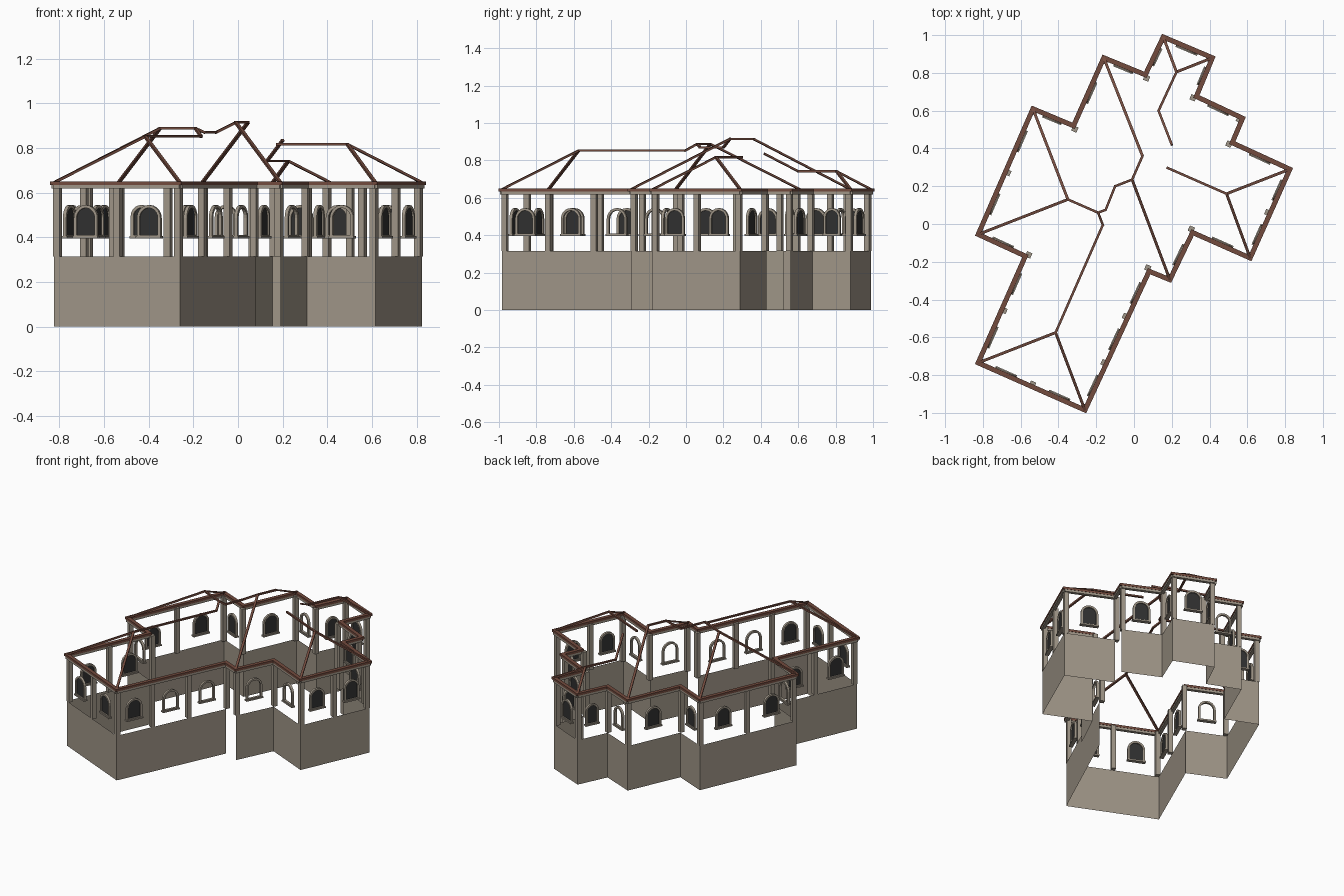
import bpy, bmesh, math
from mathutils import Vector, Matrix

cube = bpy.data.objects.get("Cube")
if cube:
    bpy.data.objects.remove(cube, do_unlink=True)


def material(name, rgb):
    m = bpy.data.materials.new(name)
    m.use_nodes = True
    m.diffuse_color = (*rgb, 1)
    m.node_tree.nodes["Principled BSDF"].inputs["Base Color"].default_value = (*rgb, 1)
    return m


STONE = material("taupe stone", (0.35, 0.305, 0.246))
BROWN = material("roof brown", (0.17, 0.07, 0.048))
GLASS = material("dark glass", (0.03, 0.03, 0.03))

UP = Vector((0, 0, 1))
BASE_TOP, WALL_TOP, EAVE_TOP = 0.315, 0.635, 0.65

# Wall corners, counter-clockwise, each with its wall's bays to the next corner:
# g = glazed window, o = open window frame, empty = doorway without a wall
WALLS = [
    (-.825, -.735, "gg"), (-.26, -.985, "goo"), (.08, -.25, ""), (.19, -.295, "o"),
    (.31, -.045, "o"), (.615, -.18, "gg"), (.825, .29, "g"), (.52, .43, ""),
    (.575, .56, "g"), (.33, .675, "g"), (.415, .88, "g"), (.155, .99, "g"),
    (.06, .79, "o"), (-.16, .88, "g"), (-.32, .52, "g"), (-.535, .61, "gg"),
    (-.825, -.055, "o"), (-.575, -.17, "gg"),
]
CORNERS = [Vector((x, y, 0)) for x, y, _ in WALLS]
COUNT = len(CORNERS)


def bar(bm, a, b, width, height, extend=0.0):
    """Box along the segment a-b."""
    a, b = Vector(a), Vector(b)
    d = (b - a).normalized()
    side = d.cross(UP).normalized()
    frame = Matrix((d, side, side.cross(d))).transposed().to_4x4()
    size = Matrix.Diagonal(((b - a).length + 2 * extend, width, height, 1))
    bmesh.ops.create_cube(bm, size=1, matrix=Matrix.Translation((a + b) / 2) @ frame @ size)


def post(bm, at, d, width=0.03):
    """Upright square post turned to follow the wall direction d."""
    turn = Matrix.Rotation(math.atan2(d.y, d.x), 4, 'Z')
    h = WALL_TOP - BASE_TOP
    place = Matrix.Translation((at.x, at.y, BASE_TOP + h / 2))
    bmesh.ops.create_cube(bm, size=1, matrix=place @ turn @ Matrix.Diagonal((width, width, h, 1)))


def finish(name, bm, mat, fix=True):
    if fix:
        bmesh.ops.recalc_face_normals(bm, faces=bm.faces)
    mesh = bpy.data.meshes.new(name)
    bm.to_mesh(mesh)
    bm.free()
    mesh.materials.append(mat)
    ob = bpy.data.objects.new(name, mesh)
    bpy.context.scene.collection.objects.link(ob)


def arch(width, bottom, top, steps=10):
    """Outline of a round-topped opening as (sideways, height) pairs."""
    r = width / 2
    pts = [(-r, bottom), (r, bottom)]
    for i in range(steps + 1):
        t = math.pi * i / steps
        pts.append((r * math.cos(t), top - r + r * math.sin(t)))
    return pts


def window(frames, panes, centre, d, out, glazed, width):
    def loop(bm, pts, depth):
        return [bm.verts.new(centre + d * s + UP * z + out * depth) for s, z in pts]
    outer = arch(width, 0.4, 0.545)
    inner = arch(width - 0.026, 0.41, 0.532)
    rings = [loop(frames, outer, 0.008), loop(frames, inner, 0.008),
             loop(frames, inner, -0.008), loop(frames, outer, -0.008)]
    n = len(outer)
    for k in range(4):
        a, b = rings[k], rings[(k + 1) % 4]
        for i in range(n):
            j = (i + 1) % n
            frames.faces.new((a[i], a[j], b[j], b[i]))
    # projecting sill
    sill = centre + UP * 0.401
    bar(frames, sill - d * (width / 2 + 0.004), sill + d * (width / 2 + 0.004), 0.026, 0.01)
    if glazed:
        panes.faces.new(loop(panes, inner, 0))


base, posts, beams, eaves, frames, panes = (bmesh.new() for _ in range(6))

for i, (x, y, bays) in enumerate(WALLS):
    a, b = CORNERS[i], CORNERS[(i + 1) % COUNT]
    d = (b - a).normalized()
    out = d.cross(UP)
    prev = (a - CORNERS[i - 1]).normalized()

    # corner post, set just inside both walls
    post(posts, a - (out + prev.cross(UP)) * 0.013, d)

    # wall plate and eave rail
    level = UP * (WALL_TOP - 0.008)
    bar(beams, a + level, b + level, 0.022, 0.018)
    level = UP * (EAVE_TOP - 0.008)
    bar(eaves, a + level, b + level, 0.026, 0.016, 0.012)

    if not bays:
        continue
    # thin solid lower wall
    base.faces.new([base.verts.new(p) for p in
                    (a, b, b + UP * BASE_TOP, a + UP * BASE_TOP)])
    # bays with posts between them and a window in each
    step = (b - a) / len(bays)
    for k, kind in enumerate(bays):
        if k:
            post(posts, a + step * k - out * 0.013, d)
        size = min(0.115, step.length * 0.43)
        window(frames, panes, a + step * (k + 0.5) - out * 0.01, d, out, kind == "g", size)

finish("lower_wall", base, STONE, False)
finish("wall_posts", posts, STONE)
finish("wall_plate", beams, STONE)
finish("eave_rails", eaves, BROWN)
finish("window_frames", frames, STONE)
finish("window_glass", panes, GLASS, False)

# Ridge lines, each a chain of points
RIDGES = [
    [(-.415, -.575, .852), (-.165, -.005, .852), (-.19, .06, .888)],
    [(-.35, .13, .888), (-.19, .06, .888), (-.15, .075, .87), (-.1, .2, .87),
     (-.01, .235, .915), (.045, .36, .915)],
    [(.49, .16, .817), (.175, .298, .817)],
    [(.225, .805, .742), (.13, .6, .742), (.2, .42, .835)],
]
ridge = bmesh.new()
for chain in RIDGES:
    for p, q in zip(chain, chain[1:]):
        bar(ridge, p, q, 0.013, 0.011, 0.003)
finish("roof_ridges", ridge, BROWN)

# Hip rafters from wall corners (by index) up to ridge ends
HIPS = [(0, RIDGES[0][0]), (1, RIDGES[0][0]), (16, RIDGES[1][0]), (15, RIDGES[1][0]),
        (3, RIDGES[1][4]), (13, RIDGES[1][5]), (5, RIDGES[2][0]), (6, RIDGES[2][0]),
        (10, RIDGES[3][0]), (11, RIDGES[3][0])]
hips = bmesh.new()
for corner, top in HIPS:
    bar(hips, CORNERS[corner] + UP * (EAVE_TOP - 0.005), top, 0.015, 0.011)
finish("roof_hips", hips, BROWN)
